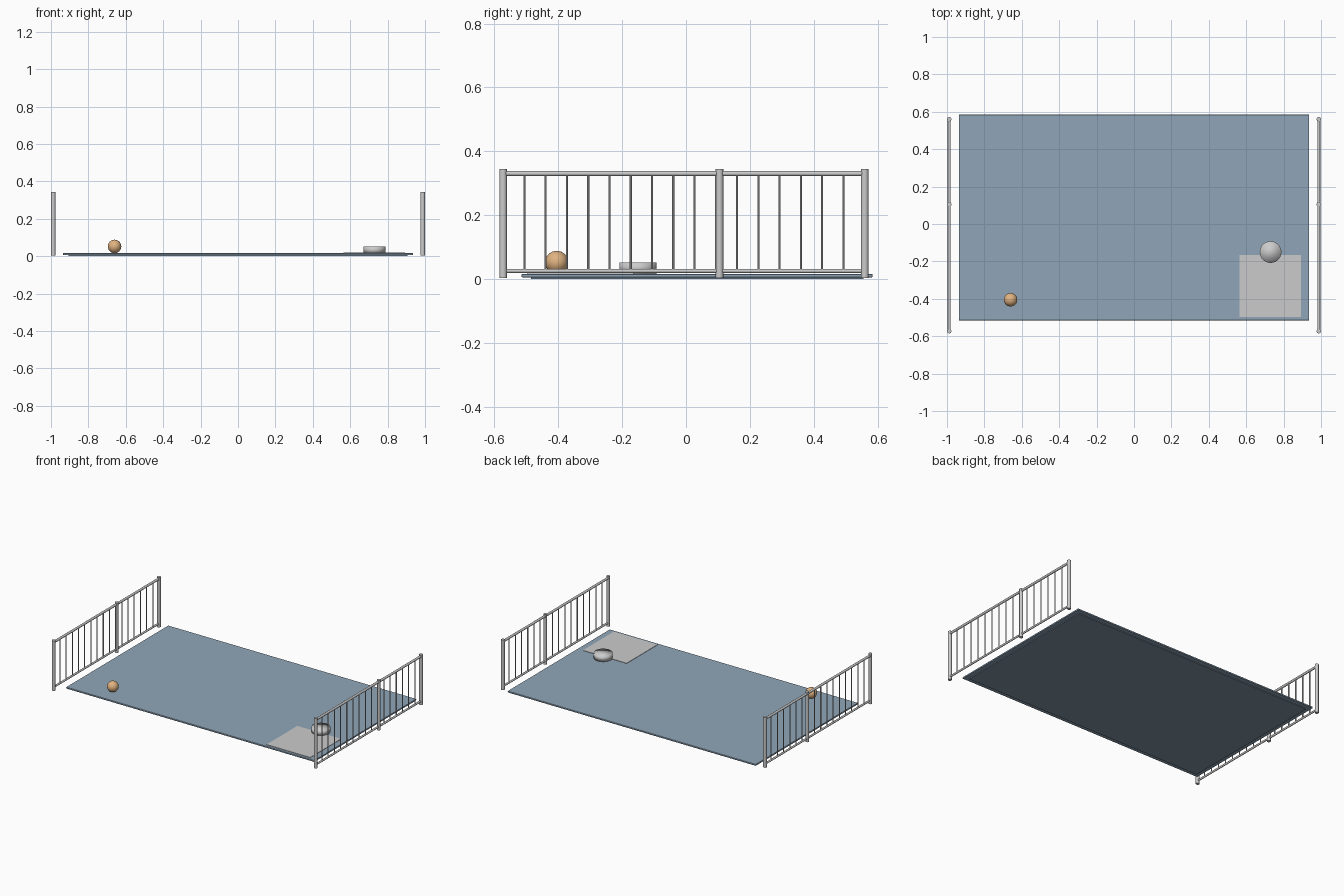
import bpy, math
from mathutils import Vector

if "Cube" in bpy.data.objects:
    bpy.data.objects.remove(bpy.data.objects["Cube"])


def colour(obj, name, rgba):
    mat = bpy.data.materials.get(name) or bpy.data.materials.new(name)
    mat.diffuse_color = rgba
    mat.use_nodes = True
    mat.node_tree.nodes["Principled BSDF"].inputs["Base Color"].default_value = mat.diffuse_color
    obj.data.materials.append(mat)


def box(name, x0, x1, y0, y1, z0, z1, bevel=0.0):
    bpy.ops.mesh.primitive_cube_add(size=1, location=((x0 + x1) / 2, (y0 + y1) / 2, (z0 + z1) / 2))
    ob = bpy.context.object
    ob.name = name
    ob.scale = (x1 - x0, y1 - y0, z1 - z0)
    bpy.ops.object.transform_apply(location=False, rotation=False, scale=True)
    if bevel:
        m = ob.modifiers.new("soft_edge", "BEVEL")
        m.width = bevel
        m.segments = 3
    return ob


def rod(name, a, b, radius, sides=16):
    a, b = Vector(a), Vector(b)
    d = b - a
    bpy.ops.mesh.primitive_cylinder_add(vertices=sides, radius=radius, depth=d.length, location=(a + b) / 2,
                                        rotation=d.to_track_quat('Z', 'Y').to_euler())
    ob = bpy.context.object
    ob.name = name
    bpy.ops.object.shade_smooth_by_angle(angle=math.radians(40))
    return ob


# Floor mat: wide top layer over a slightly inset base
base = box("mat_base", -0.907, 0.907, -0.486, 0.556, 0, 0.010)
top = box("mat_top", -0.936, 0.936, -0.515, 0.585, 0.005, 0.016, 0.003)
colour(base, "dark_blue", (0.22, 0.30, 0.38, 1))
colour(top, "blue", (0.28, 0.38, 0.48, 1))

# Square pad in the front right corner
pad = box("corner_pad", 0.563, 0.893, -0.497, -0.165, 0.015, 0.0185)
colour(pad, "pale_grey", (0.75, 0.75, 0.77, 1))

# Round puck, smooth across its caps
bpy.ops.mesh.primitive_cylinder_add(vertices=32, radius=0.058, depth=0.036, location=(0.73, -0.15, 0.034))
puck = bpy.context.object
puck.name = "puck"
bpy.ops.object.shade_smooth()

# Ball
bpy.ops.mesh.primitive_uv_sphere_add(segments=32, ring_count=16, radius=0.036, location=(-0.66, -0.405, 0.052))
ball = bpy.context.object
ball.name = "ball"
bpy.ops.object.shade_smooth()
colour(ball, "orange", (0.75, 0.45, 0.22, 1))

# Railings at both ends
Y0, Y1, MID = -0.573, 0.560, 0.105
COUNT = 17
for side, x in (("left", -0.988), ("right", 0.988)):
    for i, y in enumerate((Y0, MID, Y1)):
        rod(f"{side}_post_{i + 1}", (x, y, 0.003), (x, y, 0.344), 0.012)
    rod(f"{side}_top_rail", (x, Y0, 0.330), (x, Y1, 0.330), 0.008)
    rod(f"{side}_bottom_rail", (x, Y0, 0.025), (x, Y1, 0.025), 0.0065)
    for k in range(1, COUNT):
        y = Y0 + (Y1 - Y0) * k / COUNT
        rod(f"{side}_baluster_{k}", (x, y, 0.025), (x, y, 0.330), 0.0033, 8)
